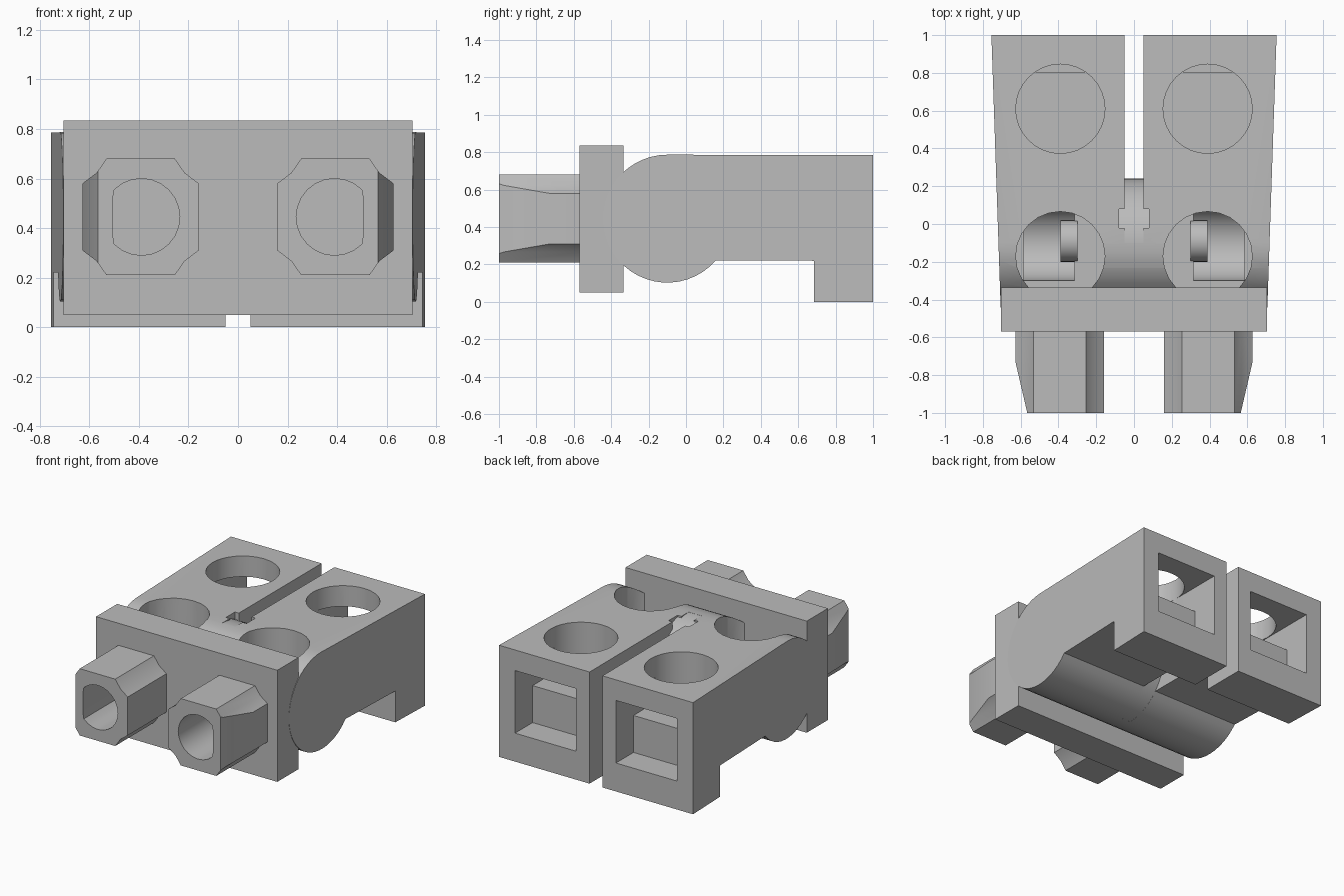
import bpy, bmesh, math
from mathutils import Vector

if "Cube" in bpy.data.objects:
    bpy.data.objects.remove(bpy.data.objects["Cube"], do_unlink=True)

grey = bpy.data.materials.new("plain_grey")
grey.use_nodes = True
colour = (0.5, 0.5, 0.5, 1)
grey.diffuse_color = colour
grey.node_tree.nodes["Principled BSDF"].inputs["Base Color"].default_value = colour

AXIS_Y, AXIS_Z = -0.1, 0.445   # hinge axis
HOLE_X = 0.39                  # centre of each arm


def finish(bm, name):
    bmesh.ops.recalc_face_normals(bm, faces=bm.faces[:])
    mesh = bpy.data.meshes.new(name)
    bm.to_mesh(mesh)
    bm.free()
    mesh.materials.append(grey)
    obj = bpy.data.objects.new(name, mesh)
    bpy.context.collection.objects.link(obj)
    return obj


def prism_bm(points, axis, a, b):
    """Extrude a 2D outline along an axis from a to b."""
    place = {"x": lambda p, t: (t, p[0], p[1]),
             "y": lambda p, t: (p[0], t, p[1]),
             "z": lambda p, t: (p[0], p[1], t)}[axis]
    bm = bmesh.new()
    face = bm.faces.new([bm.verts.new(place(p, a)) for p in points])
    new = bmesh.ops.extrude_face_region(bm, geom=[face], use_keep_orig=True)["geom"]
    shift = Vector(place((0, 0), b - a))
    bmesh.ops.translate(bm, vec=shift, verts=[v for v in new if isinstance(v, bmesh.types.BMVert)])
    return bm


def prism(name, points, axis, a, b):
    return finish(prism_bm(points, axis, a, b), name)


def box(name, x0, x1, y0, y1, z0, z1):
    return prism(name, [(x0, y0), (x1, y0), (x1, y1), (x0, y1)], "z", z0, z1)


def arc(u, v, r, start=0, end=360, n=32):
    closed = end - start == 360
    steps = n if closed else n + 1
    angles = [math.radians(start + (end - start) * i / n) for i in range(steps)]
    return [(u + r * math.cos(t), v + r * math.sin(t)) for t in angles]


def cut(obj, cutter):
    """Subtract the cutter, bake the result and discard the cutter."""
    mod = obj.modifiers.new("cut", "BOOLEAN")
    mod.operation, mod.solver, mod.object = "DIFFERENCE", "EXACT", cutter
    bpy.context.view_layer.update()
    baked = bpy.data.meshes.new_from_object(obj.evaluated_get(bpy.context.evaluated_depsgraph_get()))
    obj.modifiers.clear()
    obj.data = baked
    bpy.data.objects.remove(cutter, do_unlink=True)


def smooth(obj):
    bpy.ops.object.select_all(action="DESELECT")
    obj.select_set(True)
    bpy.context.view_layer.objects.active = obj
    bpy.ops.object.shade_smooth_by_angle(angle=math.radians(30))


# Twin arms: rounded front, raised underside, rear feet, sides widening to the back
outline = arc(AXIS_Y, AXIS_Z, 0.342, 90, 319, 30)
outline += [(0.685, 0.22), (0.685, 0), (1, 0), (1, 0.785)]
bm = prism_bm(outline, "x", -1, 1)
for v in bm.verts:
    v.co.x *= 0.706 + 0.034 * (v.co.y + 0.44)
arms = finish(bm, "twin_arms")

# Slot between the arms, with a wider notch over the hinge
cut(arms, box("slot", -0.05, 0.05, AXIS_Y, 1.1, -0.1, 0.9))
cut(arms, box("notch", -0.08, 0.08, -0.02, 0.08, 0.3, 0.9))

for s in (-1, 1):
    x = s * HOLE_X
    x0, x1 = sorted((s * 0.155, s * 0.63))
    # Rear socket with an inner step, opened by a round hole from above
    cut(arms, box("socket", x0, x1, 0.805, 1.1, 0.2, 0.64))
    cut(arms, box("socket_step", x0, x1, 0.57, 1.1, 0.46, 0.64))
    cut(arms, prism("rear_hole", arc(x, 0.61, 0.236), "z", 0.46, 0.9))
    # Front round hole and the cross bore below it
    cut(arms, prism("front_hole", arc(x, -0.17, 0.236, n=24), "z", AXIS_Z, 0.9))
    b0, b1 = sorted((s * 0.315, s * 0.585))
    cut(arms, prism("bore", arc(AXIS_Y, AXIS_Z, 0.2), "x", b0, b1))
    # Short axle stub inside the bore
    p0, p1 = sorted((s * 0.3, s * 0.39))
    smooth(prism("axle_stub", arc(-0.09, AXIS_Z - 0.03, 0.11), "x", p0, p1))
smooth(arms)

# Hinge barrel joining the two arms
smooth(prism("hinge_barrel", arc(AXIS_Y, AXIS_Z, 0.341, n=48), "x", -0.1, 0.1))

# Front plate
box("front_plate", -0.705, 0.705, -0.57, -0.335, 0.05, 0.835)

# Front plugs: square with scalloped corners, outer side tapering to the tip
for s, side in ((1, "left"), (-1, "right")):
    quarter = [(0.235, 0.135), (0.178, 0.178), (0.138, 0.235)]
    ring = quarter + [(-a, b) for a, b in reversed(quarter)]
    ring += [(-a, -b) for a, b in quarter] + [(a, -b) for a, b in reversed(quarter)]
    bm = prism_bm([(s * (HOLE_X + 0.003 + a), AXIS_Z + b) for a, b in ring], "y", -1, -0.56)
    bmesh.ops.bisect_plane(bm, geom=bm.verts[:] + bm.edges[:] + bm.faces[:],
                           plane_co=(s * 0.63, -0.72, 0), plane_no=(s * 0.28, -0.065, 0),
                           clear_outer=True)
    bmesh.ops.holes_fill(bm, edges=[e for e in bm.edges if e.is_boundary], sides=0)
    plug = finish(bm, side + "_plug")
    hole = [(s * min(a, 0.505), b) for a, b in arc(HOLE_X, AXIS_Z, 0.155, n=24)]
    cut(plug, prism("plug_hole", hole, "y", -1.1, -0.565))
    smooth(plug)
